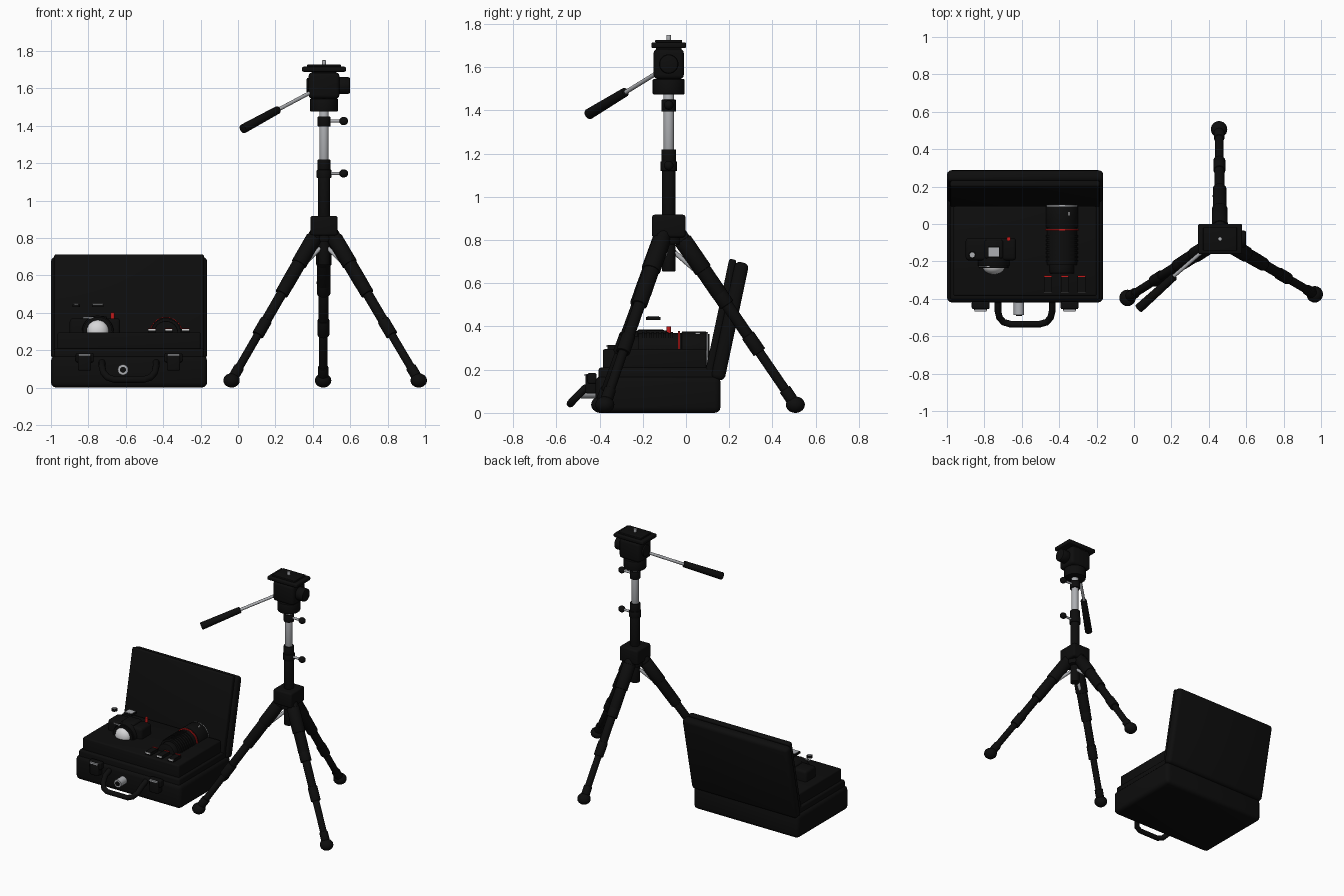
import bpy, bmesh, math
from mathutils import Vector, Matrix

if "Cube" in bpy.data.objects:
    bpy.data.objects.remove(bpy.data.objects["Cube"])


def material(name, rgb):
    m = bpy.data.materials.new(name)
    m.diffuse_color = (*rgb, 1)
    m.use_nodes = True
    m.node_tree.nodes["Principled BSDF"].inputs["Base Color"].default_value = m.diffuse_color
    return m


BLACK = material("matte black", (0.004, 0.004, 0.004))
SILVER = material("brushed silver", (0.42, 0.43, 0.45))
WHITE = material("pale silver", (0.68, 0.68, 0.69))
RED = material("red", (0.55, 0.01, 0.01))


def finish(bm, name, mat, matrix):
    mesh = bpy.data.meshes.new(name)
    bm.to_mesh(mesh)
    bm.free()
    ob = bpy.data.objects.new(name, mesh)
    bpy.context.collection.objects.link(ob)
    ob.matrix_world = matrix
    mesh.materials.append(mat)
    bpy.ops.object.select_all(action='DESELECT')
    ob.select_set(True)
    bpy.context.view_layer.objects.active = ob
    bpy.ops.object.shade_smooth_by_angle(angle=math.radians(40))
    return ob


def box(name, center, size, mat=BLACK, bevel=0.0, tilt=0.0):
    bm = bmesh.new()
    bmesh.ops.create_cube(bm, size=1)
    bmesh.ops.scale(bm, vec=size, verts=bm.verts)
    if bevel:
        bmesh.ops.bevel(bm, geom=bm.edges[:], offset=bevel, segments=3,
                        profile=0.5, affect='EDGES')
    return finish(bm, name, mat, Matrix.Translation(center) @ Matrix.Rotation(tilt, 4, 'X'))


def tube(name, a, b, r1, mat=BLACK, r2=None, sides=32, bevel=0.0):
    a, b = Vector(a), Vector(b)
    d = b - a
    bm = bmesh.new()
    bmesh.ops.create_cone(bm, cap_ends=True, segments=sides, radius1=r1,
                          radius2=r1 if r2 is None else r2, depth=d.length)
    if bevel:
        rims = [e for e in bm.edges if any(len(f.verts) > 4 for f in e.link_faces)]
        bmesh.ops.bevel(bm, geom=rims, offset=bevel, segments=2, profile=0.5, affect='EDGES')
    rot = d.to_track_quat('Z', 'Y').to_matrix().to_4x4()
    return finish(bm, name, mat, Matrix.Translation((a + b) / 2) @ rot)


def ball(name, center, radii, mat=BLACK):
    bm = bmesh.new()
    bmesh.ops.create_uvsphere(bm, u_segments=24, v_segments=14, radius=1)
    bmesh.ops.scale(bm, vec=radii, verts=bm.verts)
    return finish(bm, name, mat, Matrix.Translation(center))


# ---------------- tripod legs ----------------
CX, CY = 0.46, -0.08


def leg_point(angle, z, inset=0.0):
    r = 0.585 - (z - 0.04) * 0.685 - inset
    return (CX + r * math.cos(angle), CY + r * math.sin(angle), z)


for i, deg in enumerate((90.5, 212.5, -30.3)):
    a = math.radians(deg)
    n = f"leg_{i + 1}_"
    for part, z1, z2, r in (("upper", 0.85, 0.55, 0.037), ("upper_sleeve", 0.80, 0.66, 0.042),
                            ("upper_clamp", 0.58, 0.50, 0.036), ("middle", 0.52, 0.33, 0.027),
                            ("lower_clamp", 0.36, 0.28, 0.032), ("lower", 0.30, 0.04, 0.022),
                            ("foot_collar", 0.11, 0.06, 0.028)):
        tube(n + part, leg_point(a, z1), leg_point(a, z2), r, bevel=0.004)
    ball(n + "foot", leg_point(a, 0.038), (0.044, 0.044, 0.038))
    # silver brace from column to leg
    start = (CX + 0.025 * math.cos(a), CY + 0.025 * math.sin(a), 0.745)
    tube(n + "brace", start, leg_point(a, 0.615, 0.015), 0.011, SILVER, sides=12)


# ---------------- hub and centre column ----------------
def column(name, z1, z2, r, mat=BLACK, sides=32, bevel=0.004):
    return tube(name, (CX, CY, z1), (CX, CY, z2), r, mat, sides=sides, bevel=bevel)


box("hub_block", (CX, CY, 0.865), (0.145, 0.155, 0.105), bevel=0.012)
column("hub_skirt", 0.78, 0.83, 0.062)
column("column_bottom", 0.655, 0.80, 0.032)
column("column_lower", 0.90, 1.14, 0.032)
column("lower_clamp_collar", 1.12, 1.165, 0.039)
column("lower_clamp_cap", 1.16, 1.22, 0.034)
column("column_silver", 1.20, 1.49, 0.025, SILVER)
column("upper_clamp_collar", 1.395, 1.45, 0.034)
for n, z in (("lower", 1.145), ("upper", 1.425)):
    tube(n + "_clamp_stem", (CX, CY, z), (0.55, CY, z), 0.008, SILVER, sides=12)
    ball(n + "_clamp_knob", (0.565, CY, z), (0.024, 0.022, 0.022))

# ---------------- pan head ----------------
column("head_base", 1.475, 1.545, 0.074)
box("head_body", (CX, CY, 1.615), (0.165, 0.14, 0.14), bevel=0.02)
box("head_neck", (CX, CY, 1.675), (0.13, 0.12, 0.04))
tube("tilt_knob", (0.53, CY, 1.615), (0.60, CY, 1.615), 0.045, bevel=0.012)
tube("tilt_cap", (0.39, CY, 1.615), (0.367, CY, 1.615), 0.04, bevel=0.006)
box("head_plate", (CX, CY, 1.702), (0.235, 0.16, 0.027), bevel=0.008)
box("quick_plate", (CX, CY, 1.72), (0.18, 0.125, 0.014), bevel=0.004)
column("mount_screw", 1.72, 1.75, 0.011, SILVER, 16, 0.002)
tube("pan_rod", (0.42, -0.10, 1.595), (0.20, -0.29, 1.478), 0.010, SILVER, sides=16)
tube("pan_grip", (0.215, -0.28, 1.486), (0.025, -0.452, 1.382), 0.021, r2=0.025, bevel=0.004)

# ---------------- case shell ----------------
KX = -0.5825
box("case_base", (KX, -0.13, 0.085), (0.835, 0.58, 0.17), bevel=0.028)
box("case_rim", (KX, -0.13, 0.16), (0.80, 0.55, 0.10), bevel=0.012)
box("case_tray", (KX, -0.145, 0.235), (0.765, 0.48, 0.12), bevel=0.01)
box("lid_shell", (KX, 0.203, 0.425), (0.835, 0.065, 0.555), bevel=0.024, tilt=math.radians(-12))
box("lid_lip", (KX, 0.159, 0.437), (0.80, 0.034, 0.56), bevel=0.01, tilt=math.radians(-12))
for s, x in (("left", -0.82), ("right", -0.345)):
    box(s + "_latch", (x, -0.44, 0.135), (0.07, 0.05, 0.09), bevel=0.008)
    box(s + "_latch_top", (x, -0.435, 0.16), (0.095, 0.04, 0.05), bevel=0.008)
    box(s + "_latch_trim", (x, -0.463, 0.176), (0.064, 0.012, 0.009), SILVER)
tube("case_lock", (-0.615, -0.42, 0.095), (-0.615, -0.487, 0.095), 0.028, SILVER)
tube("lock_core", (-0.615, -0.48, 0.095), (-0.615, -0.491, 0.095), 0.016, BLACK)

# carrying handle
curve = bpy.data.curves.new("case_handle", 'CURVE')
curve.dimensions = '3D'
curve.bevel_depth = 0.018
curve.bevel_resolution = 3
curve.use_fill_caps = True
spline = curve.splines.new('POLY')
path = [(-0.145, -0.415, 0.135), (-0.145, -0.465, 0.115), (-0.137, -0.50, 0.08),
        (-0.115, -0.525, 0.055), (-0.08, -0.535, 0.043)]
path += [(-x, y, z) for x, y, z in reversed(path)]
spline.points.add(len(path) - 1)
for p, (x, y, z) in zip(spline.points, path):
    p.co = (KX + x, y, z, 1)
handle = bpy.data.objects.new("case_handle", curve)
bpy.context.collection.objects.link(handle)
curve.materials.append(BLACK)
bpy.ops.object.select_all(action='DESELECT')
handle.select_set(True)
bpy.context.view_layer.objects.active = handle
bpy.ops.object.convert(target='MESH')
bpy.ops.object.shade_smooth_by_angle(angle=math.radians(60))


# ---------------- long lens lying in the tray ----------------
def along_y(name, x, z, y1, y2, r, mat=BLACK, bevel=0.0):
    return tube(name, (x, y1, z), (x, y2, z), r, mat, bevel=bevel)


LX, LZ = -0.385, 0.29
along_y("lens_barrel", LX, LZ, 0.085, -0.22, 0.08)
along_y("lens_mount", LX, LZ, -0.20, -0.265, 0.066, bevel=0.006)
along_y("lens_hood", LX, LZ, 0.095, -0.02, 0.087, bevel=0.005)
along_y("lens_front_ring", LX, LZ, 0.092, 0.102, 0.084, SILVER)
along_y("lens_front_cap", LX, LZ, 0.10, 0.108, 0.076)
along_y("lens_red_ring", LX, LZ, -0.028, -0.036, 0.088, RED)
for k in range(7):
    y = -0.06 - k * 0.022
    along_y(f"lens_grip_rib_{k + 1}", LX, LZ, y, y - 0.012, 0.085)
box("lens_mark", (-0.347, 0.055, 0.369), (0.006, 0.02, 0.008), WHITE)

# memory cards
for k, x in enumerate((-0.46, -0.37, -0.28)):
    box(f"card_{k + 1}", (x, -0.32, 0.295), (0.042, 0.085, 0.04))
    box(f"card_{k + 1}_label", (x, -0.364, 0.309), (0.04, 0.006, 0.01), WHITE)
    box(f"card_{k + 1}_stripe", (x, -0.28, 0.315), (0.04, 0.008, 0.006), RED)

# ---------------- camera ----------------
box("camera_body", (-0.765, -0.135, 0.30), (0.27, 0.12, 0.14), bevel=0.018)
box("camera_prism", (-0.75, -0.135, 0.36), (0.10, 0.10, 0.045), bevel=0.012)
along_y("camera_lens", -0.75, 0.30, -0.10, -0.225, 0.085, bevel=0.006)
along_y("camera_lens_ring", -0.75, 0.30, -0.225, -0.235, 0.078)
ball("camera_lens_glass", (-0.75, -0.225, 0.302), (0.06, 0.045, 0.06), WHITE)
box("hot_shoe", (-0.75, -0.15, 0.438), (0.062, 0.062, 0.014), BLACK)
box("hot_shoe_plate", (-0.75, -0.15, 0.444), (0.054, 0.05, 0.009), SILVER)
tube("mode_dial", (-0.865, -0.165, 0.430), (-0.865, -0.165, 0.445), 0.02, BLACK)
tube("mode_dial_top", (-0.865, -0.165, 0.438), (-0.865, -0.165, 0.449), 0.014, SILVER, sides=8)
box("camera_badge_strip", (-0.80, -0.228, 0.373), (0.055, 0.006, 0.008), SILVER)
tube("shutter_button", (-0.67, -0.08, 0.36), (-0.67, -0.08, 0.40), 0.011, RED, sides=16)
